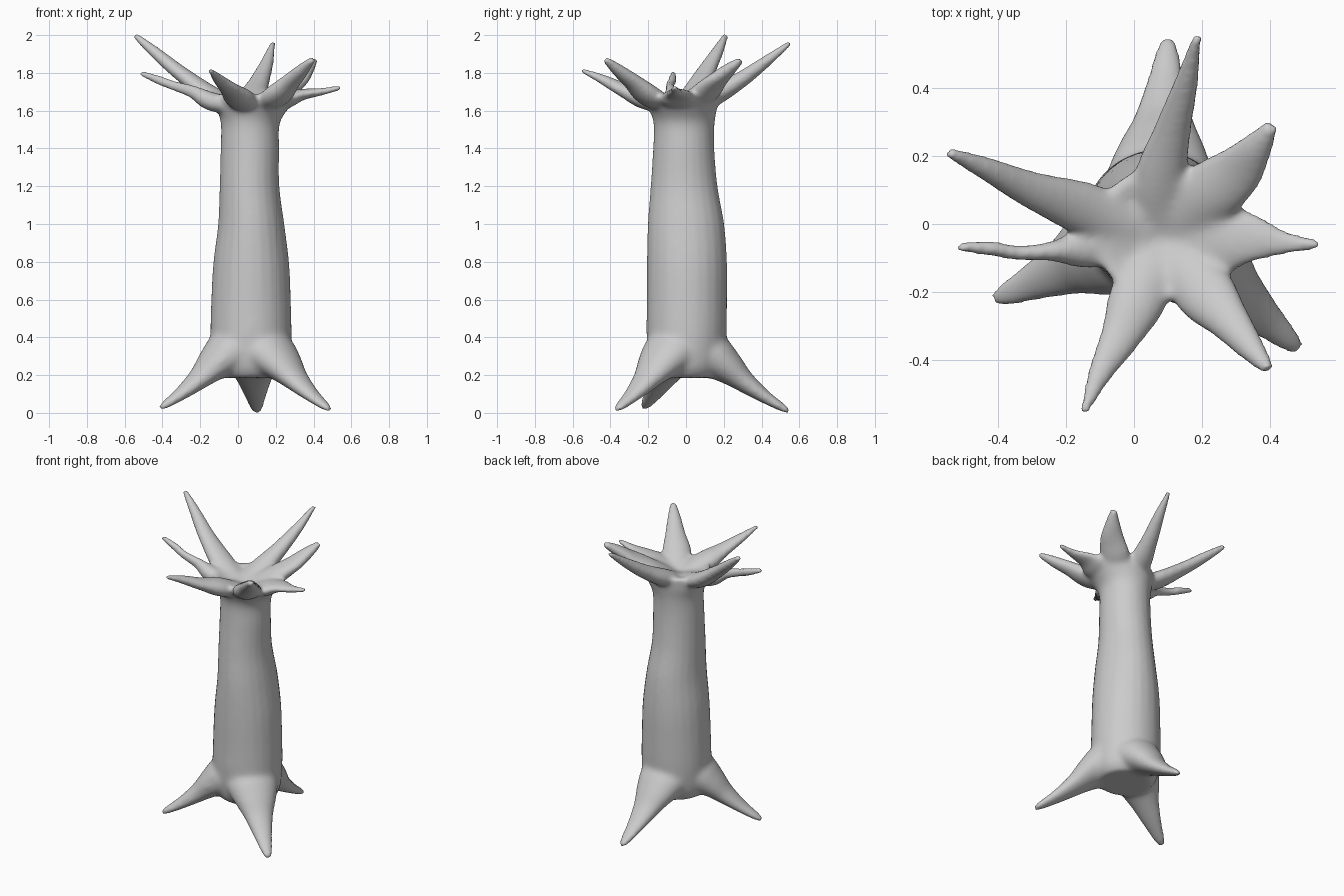
import bpy, bmesh, math
from mathutils import Vector

if "Cube" in bpy.data.objects:
    bpy.data.objects.remove(bpy.data.objects["Cube"])

SIDES = 24


def catmull(p0, p1, p2, p3, t):
    return [0.5 * (2 * b + (c - a) * t + (2 * a - 5 * b + 4 * c - d) * t * t
                   + (3 * b - a - 3 * c + d) * t ** 3)
            for a, b, c, d in zip(p0, p1, p2, p3)]


def resample(keys, steps=6):
    k = [keys[0]] + list(keys) + [keys[-1]]
    out = [catmull(*k[i:i + 4], s / steps) for i in range(len(keys) - 1) for s in range(steps)]
    return out + [list(keys[-1])]


def loft(bm, rings):
    vs = [[bm.verts.new(p) for p in r] for r in rings]
    for a, b in zip(vs, vs[1:]):
        for i in range(SIDES):
            j = (i + 1) % SIDES
            bm.faces.new((a[i], a[j], b[j], b[i]))
    ends = [bm.faces.new(vs[0][::-1]), bm.faces.new(vs[-1])]
    bmesh.ops.triangulate(bm, faces=ends)


def limb(bm, keys):
    """Tapered limb; keys are x, y, z, half width, half height."""
    pts = resample(keys)
    rings = []
    for n, p in enumerate(pts):
        a, b = pts[max(n - 1, 0)], pts[min(n + 1, len(pts) - 1)]
        t = (Vector(b[:3]) - Vector(a[:3])).normalized()
        side = t.cross(Vector((0, 0, 1))).normalized()
        up = side.cross(t)
        rings.append([Vector(p[:3]) + side * p[3] * math.cos(q) + up * p[4] * math.sin(q)
                      for q in (math.tau * i / SIDES for i in range(SIDES))])
    loft(bm, rings)


bm = bmesh.new()

# Trunk, ending in a shallow cup: z, centre x, centre y, radius x, radius y
trunk = [(0.185, .07, .0, .165, .16), (0.25, .07, .0, .205, .195), (0.4, .069, .003, .216, .212),
         (0.6, .069, .005, .211, .213), (0.8, .07, .005, .200, .212), (1.0, .07, .0, .175, .202),
         (1.2, .061, -.01, .158, .177), (1.4, .063, -.012, .155, .162), (1.53, .065, -.01, .156, .162),
         (1.60, .075, -.015, .185, .178), (1.65, .09, -.025, .21, .195), (1.69, .09, -.025, .205, .19),
         (1.66, .09, -.035, .12, .12), (1.64, .10, -.05, .03, .03)]
loft(bm, [[(cx + rx * math.cos(q), cy + ry * math.sin(q), z)
           for q in (math.tau * i / SIDES for i in range(SIDES))]
          for z, cx, cy, rx, ry in resample(trunk)])

# Roots: three splayed feet
for tx, ty, tz in [(-.41, -.223, .027), (.485, -.368, .018), (.10, .545, .008)]:
    base, tip = Vector((.07, 0, 0)), Vector((tx, ty, 0))
    keys = []
    for f, z, w, h in [(.08, .33, .17, .11), (.25, .295, .16, .12), (.40, .235, .13, .092), (.56, .16, .088, .060),
                       (.76, .08, .056, .036), (.93, .022, .034, .022), (1, .0, .018, .012)]:
        p = base.lerp(tip, f)
        keys.append((p.x, p.y, z + tz, w, h))
    limb(bm, keys)

# Crown branches: middle keys and tips, all springing from the trunk top
branches = [
    [(-.12, .035, 1.67, .08, .05), (-.30, .10, 1.795, .055, .04), (-.44, .165, 1.91, .034, .03), (-.545, .21, 1.998, .016, .016)],
    [(-.13, -.07, 1.645, .06, .05), (-.24, -.08, 1.70, .03, .034), (-.34, -.085, 1.732, .022, .026), (-.42, -.072, 1.762, .022, .024), (-.518, -.068, 1.80, .014, .014)],
    [(.015, -.21, 1.66, .085, .055), (-.04, -.33, 1.71, .06, .038), (-.10, -.44, 1.765, .036, .026), (-.148, -.555, 1.815, .012, .012)],
    [(.20, -.19, 1.675, .09, .055), (.28, -.285, 1.755, .062, .042), (.34, -.36, 1.815, .042, .032), (.395, -.427, 1.872, .02, .016)],
    [(.25, -.04, 1.655, .105, .045), (.34, -.042, 1.685, .075, .03), (.44, -.055, 1.70, .036, .02), (.545, -.06, 1.722, .014, .013)],
    [(.20, .07, 1.67, .095, .055), (.30, .152, 1.75, .078, .042), (.36, .225, 1.815, .048, .034), (.405, .29, 1.868, .02, .018)],
    [(.075, .11, 1.66, .08, .055), (.112, .27, 1.75, .055, .045), (.152, .41, 1.85, .036, .032), (.186, .552, 1.96, .014, .014)],
]
for b in branches:
    limb(bm, [(.09, -.045, 1.605, .06, .03)] + b)

bmesh.ops.recalc_face_normals(bm, faces=bm.faces)
mesh = bpy.data.meshes.new("tree_trunk")
bm.to_mesh(mesh)
bm.free()
tree = bpy.data.objects.new("tree_trunk", mesh)
bpy.context.collection.objects.link(tree)

# Fuse the limbs into one skin
r = tree.modifiers.new("fuse", 'REMESH')
r.mode = 'VOXEL'
r.voxel_size = 0.011
r.use_smooth_shade = True
tree.data = bpy.data.meshes.new_from_object(
    tree.evaluated_get(bpy.context.evaluated_depsgraph_get()))
tree.modifiers.clear()

# Soften everything a little, and the root and branch joints a lot
joints = tree.vertex_groups.new(name="joints")
for v in tree.data.vertices:
    x, y, z = v.co
    d = math.hypot(x - .08, y + .01)
    w = min(1, max(0, ((.34 if z < 1 else .24) - d) / .1))
    near = min(1, max(0, (0.7 - z) / .2, (z - 1.4) / .15))
    joints.add([v.index], w * near, 'REPLACE')
for name, group, count in [("soften", "", 8), ("blend_joints", "joints", 25)]:
    s = tree.modifiers.new(name, 'SMOOTH')
    s.factor = 0.5
    s.iterations = count
    s.vertex_group = group
